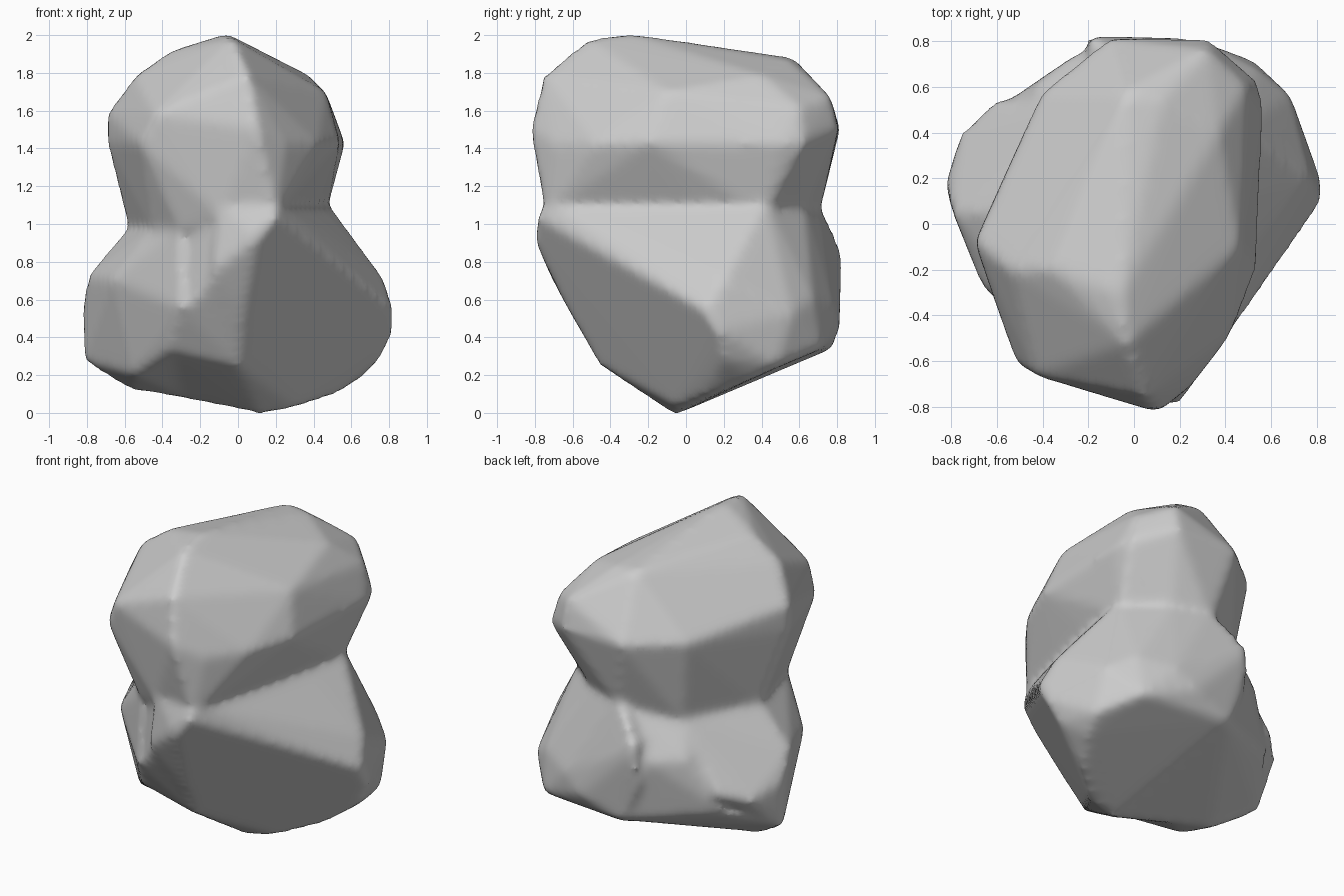
import bpy
import bmesh

# Remove the default cube only
default_cube = bpy.data.objects.get("Cube")
if default_cube:
    bpy.data.objects.remove(default_cube, do_unlink=True)


def make_material(name, colour):
    material = bpy.data.materials.new(name)
    material.use_nodes = True
    material.diffuse_color = colour
    material.node_tree.nodes["Principled BSDF"].inputs["Base Color"].default_value = colour
    return material


def add_hull(bm, points):
    """Add one convex boulder wrapped around its corner points."""
    verts = [bm.verts.new(p) for p in points]
    result = bmesh.ops.convex_hull(bm, input=verts, use_existing_faces=False)
    loose = {g for g in result["geom_interior"] + result["geom_unused"]
             if isinstance(g, bmesh.types.BMVert)}
    if loose:
        bmesh.ops.delete(bm, geom=list(loose), context="VERTS")


def at_height(outline, z):
    return [(x, y, z) for x, y in outline]


# Waist between the lobes, as a right and a left half outline
waist_right = [(-.1, -.7), (.2, -.74), (.31, -.3), (.4, .1), (.46, .42), (.22, .62), (0, .7)]
waist_left = [(-.33, .5), (-.57, .05), (-.44, -.4), (-.3, -.56)]

# Upper lobe: a long crest running front to back
crest = [(-.06, -.31, 2), (-.03, -.52, 1.97), (-.03, .57, 1.87), (.12, .54, 1.86),
         (-.35, -.2, 1.91), (-.54, -.2, 1.78), (.05, -.75, 1.78), (.37, .4, 1.78)]
upper_belt = [(.1, -.82, 1.5), (-.43, -.66, 1.58), (-.51, -.61, 1.42), (-.69, -.08, 1.58),
              (-.69, -.08, 1.43), (-.4, .57, 1.5), (-.1, .81, 1.5), (.33, .8, 1.5),
              (.32, .76, 1.67), (.54, .62, 1.42), (.49, .6, 1.61), (.56, .5, 1.42),
              (.53, -.2, 1.43), (.46, -.1, 1.69), (.42, -.48, 1.42), (.25, -.7, 1.42)]

# Lower main lobe: sharp front brow, wide side and slanting base
brow = [(.2, -.78, 1.03), (.1, -.8, .92), (-.14, -.72, .74), (.03, -.62, .55), (0, -.45, .25)]
main_flank = [(.82, .1, .54), (.82, .17, .43), (.77, .2, .7), (.68, .56, .52),
              (.54, .67, .6), (.33, .78, .55), (-.2, .82, .85), (-.2, .78, .6)]
main_base = [(.1, -.06, -.01), (.3, -.04, .03), (.5, .12, .09), (.64, .34, .18), (.74, .2, .28),
             (.69, .48, .25), (.52, .71, .34), (.2, .81, .45), (-.08, .77, .34)]

# Lower side lobe: a smaller block set back from the brow
side_block = [(-.81, .17, .27), (-.82, .17, .56), (-.79, .05, .72), (-.66, -.27, .7),
              (-.75, .4, .5), (-.61, .54, .55), (-.3, -.6, .55), (-.36, -.45, .33),
              (-.56, .06, .12), (-.3, -.02, .09), (-.55, -.22, .2)]
side_root = [(.1, -.3, .8), (.1, .3, .8), (.1, 0, .1), (.1, .5, .3)]

# Saddles bridging the two lower lobes at the front, back and underside
front_saddle = [(-.14, -.69, .7), (-.3, -.59, .54), (-.36, -.44, .33), (0, -.45, .25),
                (.1, -.06, 0), (-.3, -.02, .09), (0, 0, .95)]
front_hollow = [(-.1, -.68, 1.06), (-.44, -.4, .97), (-.29, -.57, .58), (-.13, -.69, .74),
                (-.5, -.36, .7), (0, 0, .6), (0, 0, 1.06)]
back_saddle = [(-.1, .66, 1), (-.25, .74, .75), (-.42, .61, .76), (-.08, .77, .35),
               (-.6, .5, .45), (-.33, .48, .98), (-.55, .1, .95), (0, 0, .5)]
underside = [(-.81, .17, .28), (-.56, .06, .13), (-.3, -.02, .09), (.1, -.06, 0),
             (-.08, .77, .35), (-.62, .48, .42), (0, 0, .5)]

lobes = bmesh.new()
add_hull(lobes, crest + upper_belt + at_height(waist_right, 1.05) + at_height(waist_left, .95))
add_hull(lobes, brow + main_flank + main_base + at_height(waist_right, 1.12))
add_hull(lobes, side_block + side_root + at_height(waist_left, .98))
for bridge in (front_saddle, front_hollow, back_saddle, underside):
    add_hull(lobes, bridge)
bmesh.ops.recalc_face_normals(lobes, faces=lobes.faces[:])
mesh = bpy.data.meshes.new("rock_lobes")
lobes.to_mesh(mesh)
lobes.free()
rock = bpy.data.objects.new("two_lobed_rock", mesh)
bpy.context.collection.objects.link(rock)

# Fuse the lobes into one skin, soften the edges and win back the lost thickness
fuse = rock.modifiers.new("fuse", "REMESH")
fuse.mode = "VOXEL"
fuse.voxel_size = 0.025
soften = rock.modifiers.new("soften", "SMOOTH")
soften.factor = 0.5
soften.iterations = 10
swell = rock.modifiers.new("swell", "DISPLACE")
swell.strength = 0.006
swell.mid_level = 0
depsgraph = bpy.context.evaluated_depsgraph_get()
skin = bpy.data.meshes.new_from_object(rock.evaluated_get(depsgraph))
rock.modifiers.clear()
rock.data = skin

# Rest the lowest point on the ground
lowest = min(v.co.z for v in skin.vertices)
for v in skin.vertices:
    v.co.z -= lowest

# One plain grey over the whole rock, smooth shaded
skin.materials.clear()
skin.materials.append(make_material("stone_grey", (0.6, 0.6, 0.6, 1)))
for face in skin.polygons:
    face.use_smooth = True
    face.material_index = 0
